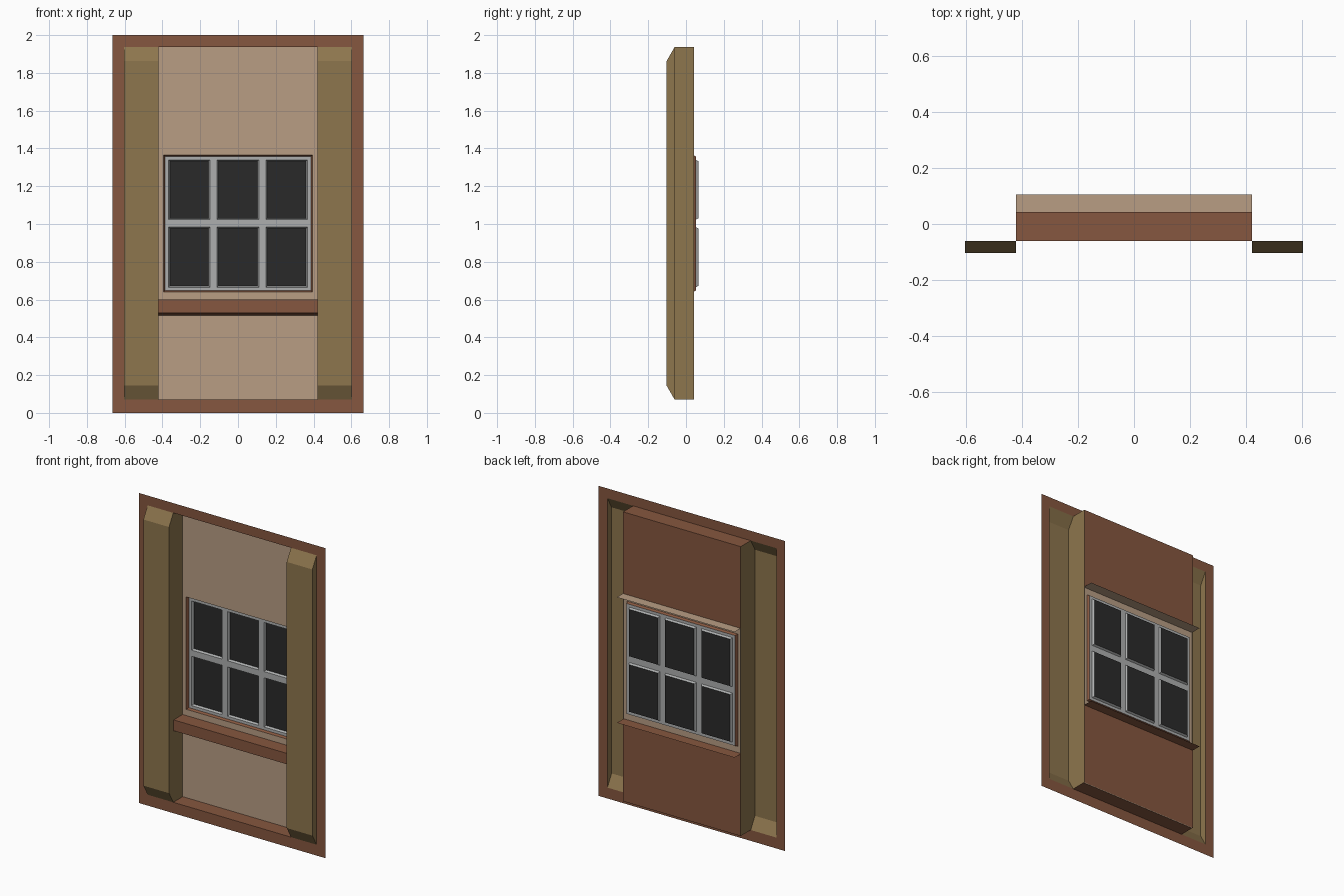
import bpy, bmesh

if "Cube" in bpy.data.objects:
    bpy.data.objects.remove(bpy.data.objects["Cube"])


def material(name, rgb):
    m = bpy.data.materials.new(name)
    m.diffuse_color = (*rgb, 1)
    m.use_nodes = True
    m.node_tree.nodes["Principled BSDF"].inputs["Base Color"].default_value = m.diffuse_color
    return m


BROWN = material("brown_trim", (0.24, 0.095, 0.05))
TAN = material("tan_plaster", (0.48, 0.34, 0.23))
WOOD = material("olive_wood", (0.27, 0.18, 0.075))
GREY = material("grey_paint", (0.42, 0.43, 0.43))
DARK = material("dark_glass", (0.023, 0.023, 0.023))

FRAME_Y, WALL_Y, FRONT_Y, BACK_Y = -0.06, 0.036, -0.103, 0.105
BACKING_Y = 0.042
HALF = 0.42                      # half width of the wall bay
Z0, Z1 = 0.07, 1.937             # bay bottom and top


def build(name, mat, faces):
    """One object from a list of faces, each a list of points."""
    bm = bmesh.new()
    for f in faces:
        bm.faces.new([bm.verts.new(p) for p in f])
    bmesh.ops.remove_doubles(bm, verts=bm.verts, dist=1e-5)
    me = bpy.data.meshes.new(name)
    bm.to_mesh(me)
    bm.free()
    me.materials.append(mat)
    ob = bpy.data.objects.new(name, me)
    bpy.context.collection.objects.link(ob)
    return ob


def rect(x0, x1, z0, z1, y):
    return [(x0, y, z0), (x1, y, z0), (x1, y, z1), (x0, y, z1)]


def ring(outer, inner):
    """Quads joining two rectangles."""
    return [[outer[i], outer[(i + 1) % 4], inner[(i + 1) % 4], inner[i]] for i in range(4)]


def flat(y0, y1, z, z_end=None):
    z_end = z if z_end is None else z_end
    return [(-HALF, y0, z), (HALF, y0, z), (HALF, y1, z_end), (-HALF, y1, z_end)]


# Flat outer border
build("outer_border", BROWN, ring(rect(-0.665, 0.665, 0, 2, FRAME_Y),
                                  rect(-0.603, 0.603, Z0, Z1, FRAME_Y)))

# Pillars with sloping ends, open at the back
outline = [(FRAME_Y, Z0), (FRONT_Y, 0.145), (FRONT_Y, 1.862), (FRAME_Y, Z1)]
pillar_faces = [[(HALF, *a), (0.603, *a), (0.603, *b), (HALF, *b)]
                for a, b in zip(outline, outline[1:])]
pillar_faces.append([(0.603, *p) for p in reversed(outline)])
pillar_faces.append([(HALF, *p) for p in outline + [(BACKING_Y, Z1), (BACKING_Y, Z0)]])
pillars = build("pillars", WOOD, pillar_faces)
pillars.modifiers.new("mirror", 'MIRROR').use_mirror_merge = False

# Wall panels above and below the window, with brown backing
for label, lo, hi in (("upper", 1.41, Z1), ("lower", Z0, 0.6)):
    build(label + "_panel", TAN, [rect(-HALF, HALF, lo, hi, WALL_Y)])
    build(label + "_backing", BROWN, [rect(-HALF, HALF, lo, hi, BACKING_Y)[::-1]])

# Bay ceiling and floor strips
build("bay_ceiling", BROWN, [flat(FRAME_Y, BACKING_Y, Z1)[::-1]])
build("bay_floor", BROWN, [flat(FRAME_Y, WALL_Y, Z0)])

# Window sill and rear head ledge
build("window_sill", BROWN, [flat(-0.056, BACK_Y, 0.6),
                             [(-HALF, -0.056, 0.53), (HALF, -0.056, 0.53),
                              (HALF, -0.056, 0.6), (-HALF, -0.056, 0.6)],
                             flat(-0.056, WALL_Y, 0.53, 0.515)[::-1]])
build("head_ledge", TAN, [flat(WALL_Y, BACK_Y, 1.41)])

# Window surround and its reveal
hole = rect(-0.395, 0.395, 0.64, 1.365, WALL_Y)
build("window_surround", TAN, ring(rect(-HALF, HALF, 0.6, 1.41, WALL_Y), hole))
xs = [-0.387, -0.368, -0.149, -0.111, 0.111, 0.149, 0.368, 0.387]
zs = [0.647, 0.665, 0.983, 1.023, 1.34, 1.358]
SASH_Y, GLASS_Y = 0.052, 0.065
build("window_reveal", BROWN, ring(hole, rect(xs[0], xs[-1], zs[0], zs[-1], SASH_Y)))

# Sash grid with recessed panes
sash, glass = [], []
for i in range(len(xs) - 1):
    for j in range(len(zs) - 1):
        cell = (xs[i], xs[i + 1], zs[j], zs[j + 1])
        if i % 2 and j % 2:
            x0, x1, z0, z1 = cell
            back = rect(x0 + 0.007, x1 - 0.007, z0 + 0.007, z1 - 0.007, GLASS_Y)
            sash += ring(rect(*cell, SASH_Y), back)
            glass.append(back)
        else:
            sash.append(rect(*cell, SASH_Y))
build("window_sash", GREY, sash)
build("window_panes", DARK, glass)
